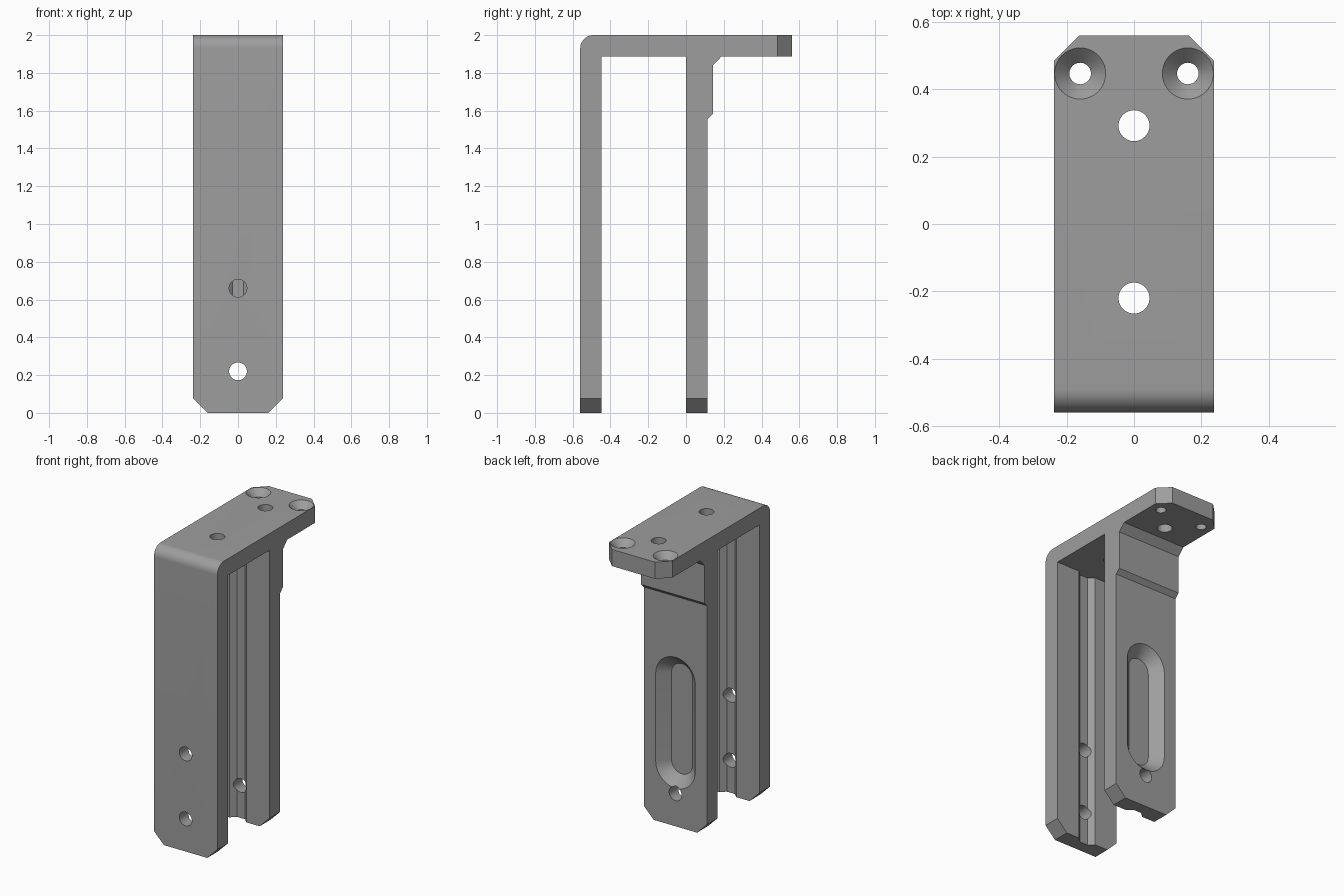
import bpy, bmesh, math
from mathutils import Vector

if "Cube" in bpy.data.objects:
    bpy.data.objects.remove(bpy.data.objects["Cube"])

HW = 0.237          # half width
T = 0.113           # plate thickness
Y0, Y1 = -0.56, 0.56
H = 2.0
CH = 0.075          # corner chamfer

metal = bpy.data.materials.new("grey metal")
metal.diffuse_color = (0.34, 0.34, 0.34, 1)
metal.use_nodes = True
metal.node_tree.nodes["Principled BSDF"].inputs["Base Color"].default_value = metal.diffuse_color


def loft(name, rings):
    """Closed solid through matching rings of points."""
    bm = bmesh.new()
    loops = [[bm.verts.new(p) for p in r] for r in rings]
    n = len(loops[0])
    for a, b in zip(loops, loops[1:]):
        for i in range(n):
            j = (i + 1) % n
            bm.faces.new((a[i], a[j], b[j], b[i]))
    bm.faces.new(loops[0])
    bm.faces.new(loops[-1])
    bmesh.ops.recalc_face_normals(bm, faces=bm.faces)
    me = bpy.data.meshes.new(name)
    bm.to_mesh(me)
    bm.free()
    ob = bpy.data.objects.new(name, me)
    bpy.context.collection.objects.link(ob)
    return ob


def circle(r, n=40):
    return [(r * math.cos(2 * math.pi * i / n), r * math.sin(2 * math.pi * i / n)) for i in range(n)]


def stadium(r, half, n=20):
    """Upright slot outline: x, z."""
    top = [(r * math.cos(math.pi * i / n), half + r * math.sin(math.pi * i / n)) for i in range(n + 1)]
    return top + [(-x, -z) for x, z in top]


def cut(target, cutter):
    mod = target.modifiers.new("cut", 'BOOLEAN')
    mod.operation = 'DIFFERENCE'
    mod.solver = 'EXACT'
    mod.object = cutter
    bpy.context.view_layer.objects.active = target
    bpy.ops.object.modifier_apply(modifier=mod.name)
    bpy.data.objects.remove(cutter)


# Bracket body: side profile (y, z) with a rounded front bend
R = 0.07
bend = [(Y0 + R - R * math.cos(a), H - R + R * math.sin(a))
        for a in (math.pi / 2 * i / 12 for i in range(13))]
profile = [(Y0, 0)] + bend + [
    (Y1, H), (Y1, H - T), (0.188, H - T), (0.142, 1.84), (0.142, 1.583),
    (T, 1.555), (T, 0), (0, 0), (0, H - T), (Y0 + T, H - T), (Y0 + T, 0)]
body = loft("bracket_body", [[(x, y, z) for y, z in profile] for x in (-HW, HW)])

# Chamfered corners at the leg feet and the rear of the top plate
E = 0.02
for s in (-1, 1):
    tri = [(s * (HW + E), -E), (s * (HW + E), CH + E), (s * (HW - CH - E), -E)]
    cut(body, loft("foot_cutter", [[(x, y, z) for x, z in tri] for y in (-0.7, 0.3)]))
    cut(body, loft("corner_cutter", [[(x, Y1 - w, z) for x, w in tri] for z in (1.8, 2.1)]))

# Facing trapezoid grooves on the inner sides of both legs
for face, d in ((Y0 + T, -1), (0, 1)):
    shape = [(-0.064, face), (-0.03, face + d * 0.032), (0.03, face + d * 0.032),
             (0.064, face), (0.064, face - d * 0.02), (-0.064, face - d * 0.02)]
    cut(body, loft("groove_cutter", [[(x, y, z) for x, y in shape] for z in (-0.1, H - T)]))

# Blind slot with sloping walls on the back of the rear leg
cut(body, loft("slot_cutter", [
    [(x, y, 0.70 + z) for x, z in stadium(r, 0.295)]
    for r, y in ((0.078, T - 0.07), (0.148, T), (0.168, T + 0.02))]))

# Round holes through the legs
for z, ya, yb in ((0.22, -0.7, 0.3), (0.66, -0.7, -0.3)):
    cut(body, loft("leg_hole_cutter", [[(x, y, z + w) for x, w in circle(0.047)] for y in (ya, yb)]))

# Round holes through the top plate
for yc in (-0.22, 0.292):
    cut(body, loft("top_hole_cutter", [[(x, yc + w, z) for x, w in circle(0.046)] for z in (1.8, 2.1)]))

# Countersunk screw holes
for s in (-1, 1):
    cut(body, loft("countersink_cutter", [
        [(s * 0.16 + x, 0.447 + w, z) for x, w in circle(r)]
        for r, z in ((0.032, 1.8), (0.032, H - 0.044), (0.076, H), (0.0765, H + 0.05))]))

body.data.materials.clear()
body.data.materials.append(metal)
for p in body.data.polygons:
    p.material_index = 0
bpy.ops.object.select_all(action='DESELECT')
body.select_set(True)
bpy.context.view_layer.objects.active = body
bpy.ops.object.shade_smooth_by_angle(angle=math.radians(30))
